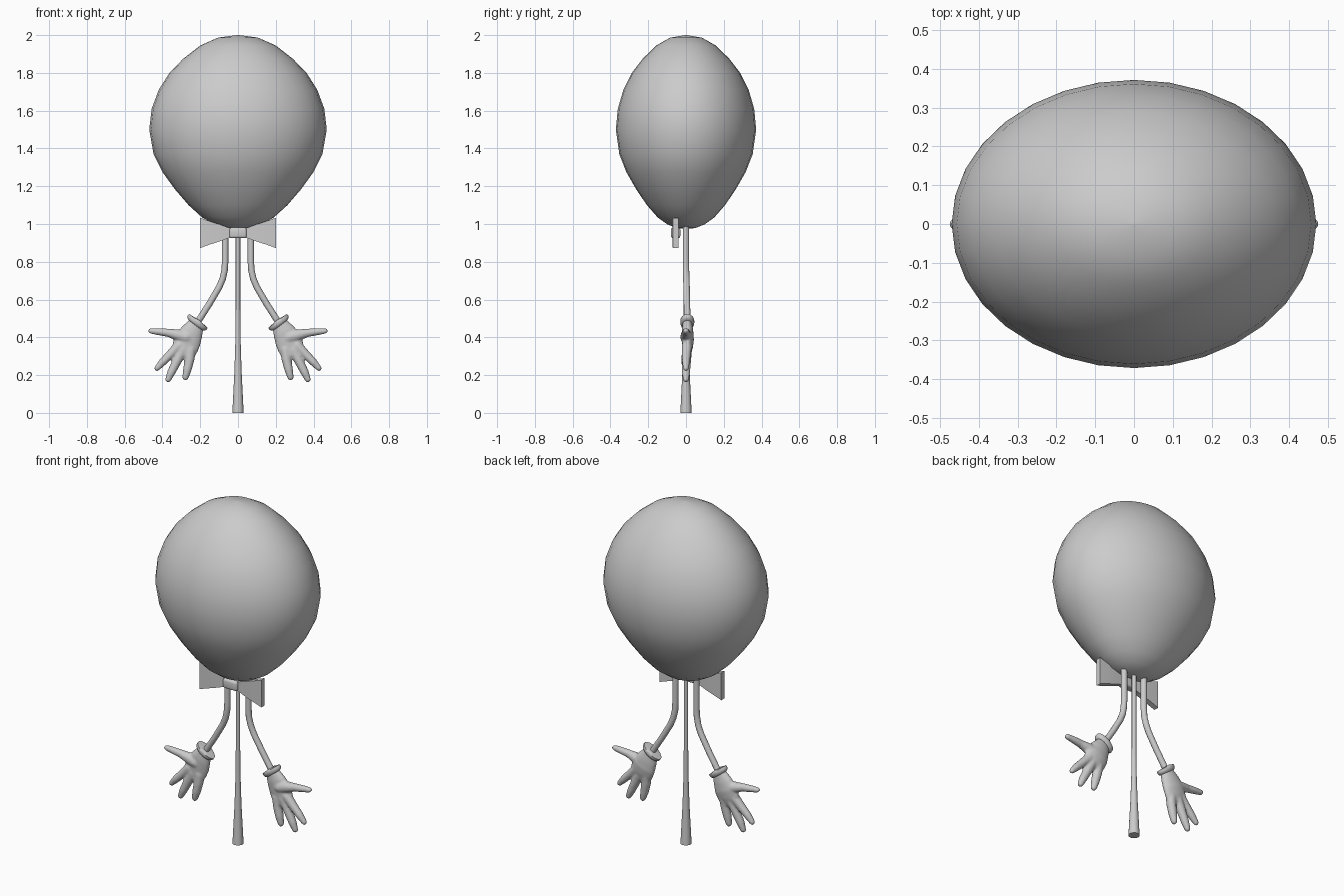
import bpy, bmesh, math
from mathutils import Vector

if "Cube" in bpy.data.objects:
    bpy.data.objects.remove(bpy.data.objects["Cube"])

grey = bpy.data.materials.new("plain_grey")
grey.diffuse_color = (0.6, 0.6, 0.6, 1)
grey.use_nodes = True
grey.node_tree.nodes["Principled BSDF"].inputs["Base Color"].default_value = grey.diffuse_color


def loft(bm, pts, radii, sides=16, rounded=False):
    """Sweep an ellipse (width across the xz path, depth along y) through pts."""
    pts = [Vector(p) for p in pts]
    radii = [r if isinstance(r, tuple) else (r, r) for r in radii]
    tans = [(pts[min(i + 1, len(pts) - 1)] - pts[max(i - 1, 0)]).normalized()
            for i in range(len(pts))]
    rings = [(p, t, a, b) for p, t, (a, b) in zip(pts, tans, radii)]
    if rounded:
        def dome(ring, sign):
            p, t, a, b = ring
            out = []
            for ang in (30, 60, 85):
                s, c = math.sin(math.radians(ang)), math.cos(math.radians(ang))
                out.append((p + t * sign * min(a, b) * s, t, a * c, b * c))
            return out
        rings = dome(rings[0], -1)[::-1] + rings + dome(rings[-1], 1)
    loops = []
    for p, t, a, b in rings:
        side = Vector((t.z, 0, -t.x)).normalized()
        loops.append([bm.verts.new(p + side * a * math.cos(k * math.tau / sides)
                                   + Vector((0, b * math.sin(k * math.tau / sides), 0)))
                      for k in range(sides)])
    for lo, hi in zip(loops, loops[1:]):
        for k in range(sides):
            n = (k + 1) % sides
            bm.faces.new((lo[k], lo[n], hi[n], hi[k]))
    bm.faces.new(loops[0][::-1])
    bm.faces.new(loops[-1])


def finish(bm, name, angle=40, mirror=False):
    bmesh.ops.recalc_face_normals(bm, faces=bm.faces)
    me = bpy.data.meshes.new(name)
    bm.to_mesh(me)
    bm.free()
    me.materials.append(grey)
    ob = bpy.data.objects.new(name, me)
    bpy.context.collection.objects.link(ob)
    bpy.ops.object.select_all(action='DESELECT')
    ob.select_set(True)
    bpy.context.view_layer.objects.active = ob
    bpy.ops.object.shade_smooth_by_angle(angle=math.radians(angle))
    if mirror:
        ob.modifiers.new("mirror", 'MIRROR')
    return ob


# Balloon: oval rings, half-width against height
profile = [(0.005, 0.975), (0.06, 0.978), (0.125, 0.998), (0.19, 1.035), (0.262, 1.10),
           (0.335, 1.185), (0.40, 1.275), (0.447, 1.37), (0.47, 1.5), (0.457, 1.61),
           (0.42, 1.71), (0.363, 1.80), (0.29, 1.875), (0.20, 1.945), (0.105, 1.987), (0.005, 2.0)]
bm = bmesh.new()
loft(bm, [(0, 0, z) for _, z in profile], [(r, r * 0.79) for r, _ in profile], 32)
finish(bm, "balloon")

# Stem: thin stick flaring to the foot
stem = [(0.03, 0), (0.026, 0.08), (0.019, 0.22), (0.014, 0.38), (0.012, 0.55), (0.012, 1.0)]
bm = bmesh.new()
loft(bm, [(0, 0, z) for _, z in stem], [r for r, _ in stem], 16)
finish(bm, "stem")

# Arms
arm = [(0.068, 0, 1.0), (0.068, 0, 0.80), (0.071, 0, 0.755), (0.081, 0.002, 0.71),
       (0.10, 0.003, 0.665), (0.15, 0.005, 0.58), (0.222, 0.007, 0.467)]
bm = bmesh.new()
loft(bm, arm, [0.017] * len(arm), 12)
finish(bm, "arm", mirror=True)

# Glove cuff: rolled rim at the wrist
start, d = Vector((0.207, 0.007, 0.49)), Vector((0.6, 0, -0.8))
cuff = [(0.0, 0.04, 0.026), (-0.006, 0.054, 0.033), (0.0, 0.061, 0.037), (0.012, 0.062, 0.037),
        (0.022, 0.056, 0.034), (0.028, 0.045, 0.028)]
bm = bmesh.new()
loft(bm, [start + d * (s + 0.004) for s, _, _ in cuff], [(a, b) for _, a, b in cuff], 24)
finish(bm, "cuff", 60, mirror=True)

# Glove hand: palm, three fingers and thumb fused together
bm = bmesh.new()
loft(bm, [(0.222, 0.007, 0.468), (0.243, 0.008, 0.43), (0.266, 0.01, 0.385),
          (0.28, 0.008, 0.345), (0.288, 0.004, 0.315)],
     [(0.044, 0.026), (0.06, 0.031), (0.072, 0.032), (0.07, 0.028), (0.062, 0.023)], 24, True)
digits = [
    ([(0.31, 0.005, 0.36), (0.355, 0.002, 0.313), (0.40, 0, 0.268), (0.429, 0, 0.236)],
     [0.028, 0.024, 0.021, 0.015]),
    ([(0.29, 0.005, 0.34), (0.323, 0.002, 0.275), (0.353, 0, 0.215), (0.37, 0, 0.177)],
     [0.028, 0.025, 0.022, 0.016]),
    ([(0.25, 0.005, 0.34), (0.256, 0.002, 0.285), (0.268, 0, 0.23), (0.278, 0, 0.189)],
     [0.028, 0.026, 0.023, 0.017]),
    ([(0.27, 0.005, 0.40), (0.32, 0.002, 0.413), (0.37, 0, 0.424), (0.42, 0, 0.43), (0.461, 0, 0.434)],
     [0.036, 0.03, 0.022, 0.019, 0.015]),
]
for path, r in digits:
    loft(bm, path, r, 16, True)
hand = finish(bm, "hand")
fuse = hand.modifiers.new("fuse", 'REMESH')
fuse.mode, fuse.voxel_size, fuse.use_smooth_shade = 'VOXEL', 0.006, True
soft = hand.modifiers.new("soften", 'SMOOTH')
soft.factor, soft.iterations = 0.5, 5
hand.modifiers.new("mirror", 'MIRROR')

# Bow tie wings: flat flares opening outward
bm = bmesh.new()
wing = [(0.02, 0.024, 0.010), (0.05, 0.028, 0.012), (0.10, 0.046, 0.015),
        (0.15, 0.062, 0.016), (0.2, 0.08, 0.015)]
rows = []
for x, h, t in wing:
    rows.append([bm.verts.new((x, -0.055 + sy * t, 0.953 + sz * h))
                 for sy, sz in ((-1, -1), (1, -1), (1, 1), (-1, 1))])
for a, b in zip(rows, rows[1:]):
    for k in range(4):
        n = (k + 1) % 4
        bm.faces.new((a[k], a[n], b[n], b[k]))
bm.faces.new(rows[0])
bm.faces.new(rows[-1])
finish(bm, "bow_wing", mirror=True)

# Bow tie knot: rounded block
bm = bmesh.new()
bmesh.ops.create_cube(bm, size=1)
for v in bm.verts:
    v.co = Vector((v.co.x * 0.092, v.co.y * 0.05 - 0.055, v.co.z * 0.056 + 0.953))
bmesh.ops.bevel(bm, geom=bm.edges[:], offset=0.012, segments=3, profile=0.5, affect='EDGES')
finish(bm, "bow_knot", 60)
